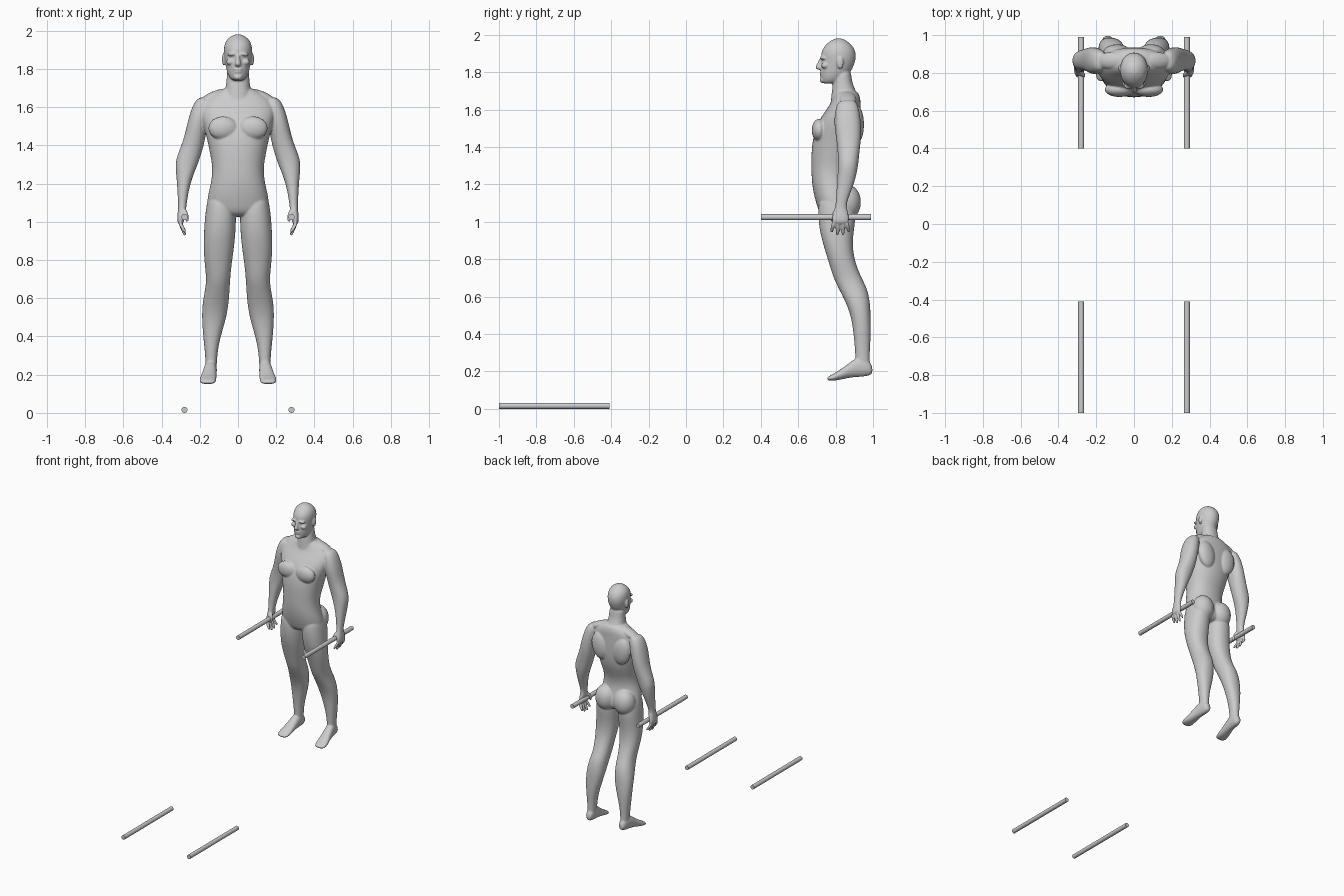
import bpy, bmesh, math
from mathutils import Matrix

bm = bmesh.new()


def loft(rings, side=1, along='z', n=16, power=2.2):
    """Closed skin over rings (t, lo_x, hi_x, lo_v, hi_v); v is y (along z) or z (along y)."""
    loops = []
    for t, x0, x1, v0, v1 in rings:
        cx, rx, cv, rv = (x0 + x1) / 2, (x1 - x0) / 2, (v0 + v1) / 2, (v1 - v0) / 2
        loop = []
        for i in range(n):
            c, s = math.cos(2 * math.pi * i / n), math.sin(2 * math.pi * i / n)
            x = cx + rx * math.copysign(abs(c) ** (2 / power), c)
            v = cv + rv * math.copysign(abs(s) ** (2 / power), s)
            co = (side * x, v, t) if along == 'z' else (side * x, t, v)
            loop.append(bm.verts.new(co))
        loops.append(loop)
    for a, b in zip(loops, loops[1:]):
        for i in range(n):
            j = (i + 1) % n
            bm.faces.new((a[i], a[j], b[j], b[i]))
    bm.faces.new(loops[0])
    bm.faces.new(loops[-1])


def blob(center, radii, side=1, tilt=0):
    """Ellipsoid muscle or feature, tilted about y."""
    x, y, z = center
    m = (Matrix.Translation((side * x, y, z)) @ Matrix.Rotation(side * tilt, 4, 'Y')
         @ Matrix.Diagonal((*radii, 1)))
    bmesh.ops.create_icosphere(bm, subdivisions=3, radius=1, matrix=m)


def centred(rows):
    return [(z, -r, r, a, b) for z, r, a, b in rows]


# Torso
loft(centred([
    (1.705, .07, .80, .91), (1.68, .115, .79, .928), (1.65, .165, .78, .935),
    (1.61, .20, .757, .935), (1.55, .20, .712, .938), (1.48, .178, .684, .938),
    (1.42, .162, .672, .932), (1.36, .150, .668, .918), (1.29, .136, .668, .888),
    (1.22, .140, .670, .876), (1.15, .158, .680, .892), (1.09, .168, .697, .905),
    (1.05, .158, .71, .90), (1.025, .10, .74, .86)]))

# Neck
loft(centred([(1.82, .055, .80, .88), (1.77, .059, .79, .886), (1.73, .062, .783, .894),
              (1.69, .068, .778, .915), (1.64, .085, .772, .93), (1.60, .09, .77, .93)]))

# Head
loft(centred([
    (1.738, .026, .735, .79), (1.75, .042, .724, .83), (1.775, .056, .719, .86),
    (1.80, .062, .718, .88), (1.83, .068, .718, .897), (1.865, .074, .723, .909),
    (1.90, .077, .718, .911), (1.935, .071, .735, .898), (1.96, .054, .76, .872),
    (1.975, .030, .785, .848), (1.981, .012, .80, .83)]), power=2.05)

# Nose, mouth and chin
loft(centred([(1.878, .009, .712, .74), (1.855, .010, .706, .74), (1.835, .014, .692, .74),
              (1.822, .018, .690, .74), (1.812, .014, .705, .74)]), n=12)
blob((0, .727, 1.797), (.026, .014, .006))
blob((0, .729, 1.784), (.023, .014, .007))
blob((0, .733, 1.757), (.024, .019, .016))

for s in (-1, 1):
    # Brow, cheek and ear
    blob((.030, .733, 1.877), (.028, .018, .009), s, .1)
    blob((.042, .743, 1.836), (.020, .020, .017), s)
    blob((.075, .825, 1.85), (.009, .018, .034), s)

    # Chest, shoulder blade, collar and buttock muscles
    blob((.078, .712, 1.49), (.078, .040, .062), s)
    blob((.090, .912, 1.52), (.070, .040, .105), s, .15)
    blob((.125, .865, 1.655), (.085, .045, .028), s, .4)
    blob((.078, .858, 1.105), (.082, .078, .098), s)

    # Leg
    loft([(1.14, .03, .155, .72, .88), (1.09, .012, .166, .705, .905),
          (1.02, .008, .175, .705, .910), (.94, .012, .180, .715, .896),
          (.86, .020, .182, .738, .892), (.78, .032, .176, .763, .906),
          (.70, .040, .166, .787, .940), (.64, .043, .174, .817, .972),
          (.57, .048, .188, .853, .985), (.50, .060, .190, .880, .988),
          (.42, .084, .185, .893, .990), (.34, .104, .176, .901, .985),
          (.27, .110, .170, .906, .982), (.21, .112, .170, .905, .985)], s)

    # Foot
    loft([(.998, .122, .158, .188, .225), (.975, .110, .170, .174, .27),
          (.92, .110, .178, .170, .285), (.87, .112, .186, .166, .243),
          (.82, .112, .200, .154, .207), (.78, .113, .205, .149, .183),
          (.753, .125, .192, .152, .170)], s, along='y')

    # Arm and palm
    loft([(1.652, .16, .20, .83, .90), (1.635, .14, .222, .81, .915),
          (1.60, .14, .242, .797, .928), (1.53, .155, .263, .790, .937),
          (1.46, .166, .278, .800, .938), (1.40, .178, .297, .808, .932),
          (1.34, .196, .322, .812, .925), (1.29, .214, .330, .812, .920),
          (1.22, .243, .321, .808, .905), (1.15, .260, .317, .803, .878),
          (1.09, .269, .313, .800, .856), (1.06, .272, .314, .790, .865),
          (1.02, .280, .320, .778, .873), (.985, .285, .316, .780, .872)], s)

    # Fingers and thumb
    for y, dy, tip in ((.789, -.010, .945), (.813, -.003, .930), (.838, .002, .932), (.861, .008, .947)):
        loft([(1.0, .291, .315, y - .011, y + .011),
              (.97, .281, .305, y + dy / 2 - .011, y + dy / 2 + .011),
              (tip + .01, .270, .291, y + dy - .010, y + dy + .010),
              (tip - .004, .270, .284, y + dy - .006, y + dy + .006)], s, n=10)
    loft([(1.07, .270, .300, .792, .825), (1.04, .259, .287, .778, .806),
          (1.015, .256, .278, .772, .796), (.998, .260, .274, .774, .790)], s, n=10)

# Merge the anatomy into one smooth skin
bmesh.ops.recalc_face_normals(bm, faces=bm.faces)
mesh = bpy.data.meshes.new("human_figure")
bm.to_mesh(mesh)
bm.free()
figure = bpy.data.objects.new("human_figure", mesh)
bpy.context.collection.objects.link(figure)
figure.modifiers.new("round", 'SUBSURF').levels = 2
figure.modifiers["round"].render_levels = 2
remesh = figure.modifiers.new("fuse", 'REMESH')
remesh.mode = 'VOXEL'
remesh.voxel_size = .0052
remesh.use_smooth_shade = True
relax = figure.modifiers.new("relax", 'SMOOTH')
relax.factor = .5
relax.iterations = 4

# Rods: one pair in the hands, one pair on the floor
for pair, y, z in (("held_rod", .695, 1.025), ("floor_rod", -.705, .016)):
    for s, label in ((-1, "left"), (1, "right")):
        bpy.ops.mesh.primitive_cylinder_add(vertices=32, radius=.016, depth=.59,
                                            location=(s * .28, y, z),
                                            rotation=(math.pi / 2, 0, 0))
        bpy.context.object.name = f"{pair}_{label}"
        bpy.ops.object.shade_smooth_by_angle()
